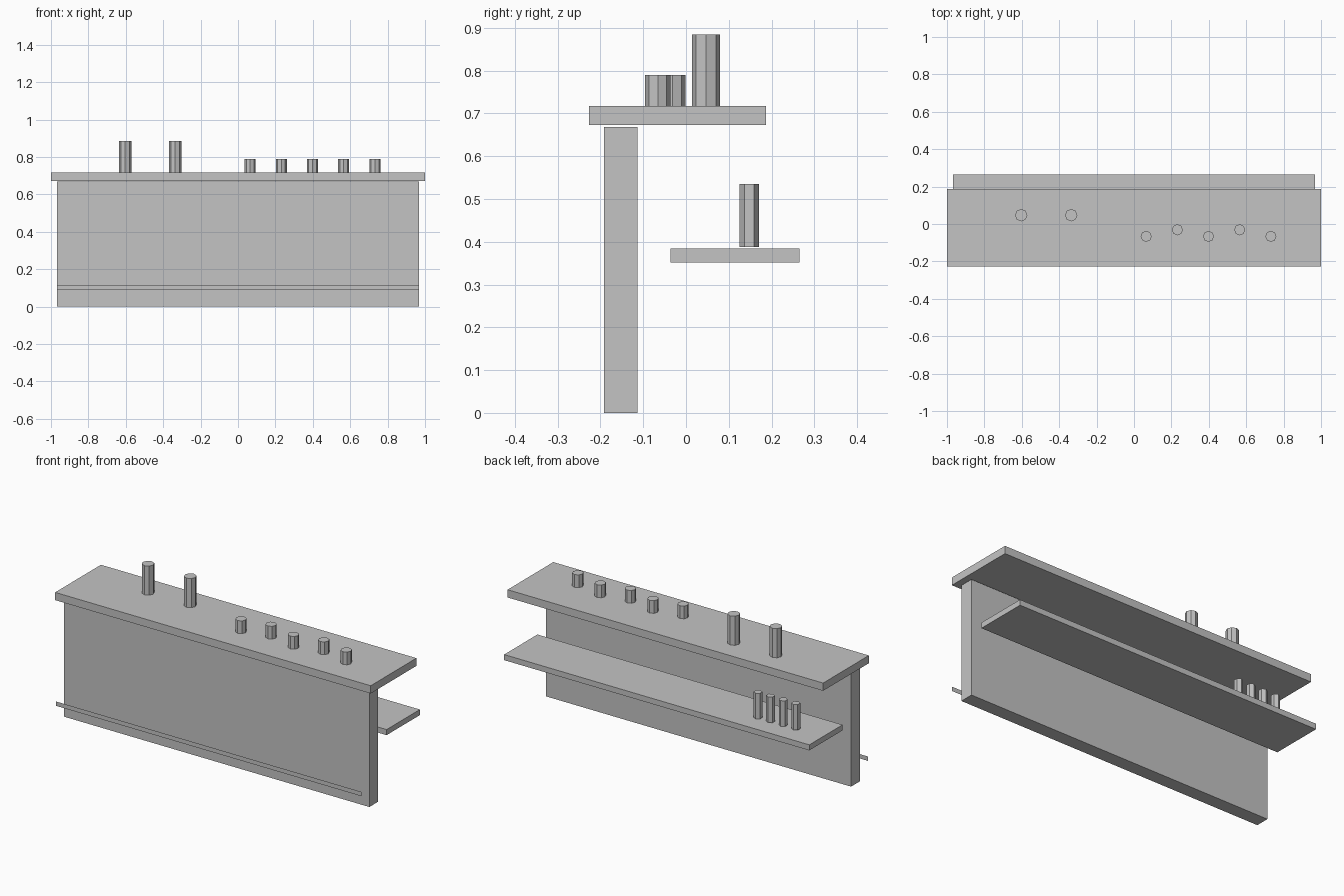
import bpy

if "Cube" in bpy.data.objects:
    bpy.data.objects.remove(bpy.data.objects["Cube"])

grey = bpy.data.materials.new("plain_grey")
grey.diffuse_color = (0.55, 0.55, 0.55, 1)
grey.use_nodes = True
grey.node_tree.nodes["Principled BSDF"].inputs["Base Color"].default_value = grey.diffuse_color


def make(name, verts, faces):
    mesh = bpy.data.meshes.new(name)
    mesh.from_pydata(verts, [], faces)
    mesh.materials.append(grey)
    obj = bpy.data.objects.new(name, mesh)
    bpy.context.collection.objects.link(obj)
    return obj


def box(name, x, y, z):
    """Box from (min, max) pairs on each axis."""
    bpy.ops.mesh.primitive_cube_add(
        size=1, location=[(a + b) / 2 for a, b in (x, y, z)])
    obj = bpy.context.object
    obj.name = name
    obj.scale = [b - a for a, b in (x, y, z)]
    obj.data.materials.append(grey)


def sheet(name, x, y, z):
    """Single upright face looking towards -y."""
    make(name, [(x[0], y, z[0]), (x[1], y, z[0]),
                (x[1], y, z[1]), (x[0], y, z[1])], [(0, 1, 2, 3)])


def cylinder(name, x, y, z, radius, sides):
    bpy.ops.mesh.primitive_cylinder_add(
        vertices=sides, radius=radius, depth=z[1] - z[0],
        location=(x, y, (z[0] + z[1]) / 2))
    obj = bpy.context.object
    obj.name = name
    obj.data.materials.append(grey)


# counter body, top and rear shelf
W = 0.967
box("front_wall", (-W, W), (-0.192, -0.1135), (0, 0.668))
box("countertop", (-1, 1), (-0.227, 0.187), (0.6725, 0.717))
box("back_shelf", (-W, W), (-0.036, 0.265), (0.352, 0.384))

# six slightly raised front panels
for i in range(6):
    cx = (i - 2.5) * 0.321
    sheet(f"front_panel_{i + 1}", (cx - 0.1335, cx + 0.1335), -0.196, (0.10, 0.568))

# flat foot rail in front of the wall
sheet("foot_rail", (-W, W), -0.265, (0.09, 0.115))

# tall taps on the countertop
for i, x in enumerate((-0.603, -0.336)):
    cylinder(f"tap_{i + 1}", x, 0.047, (0.717, 0.884), 0.033, 8)

# staggered row of glasses
for i in range(5):
    cylinder(f"glass_{i + 1}", 0.065 + i * 0.1667,
             -0.066 if i % 2 == 0 else -0.031, (0.717, 0.79), 0.0295, 8)

# bottles on the back shelf
for i in range(4):
    cylinder(f"bottle_{i + 1}", -0.80 + i * 0.08, 0.148, (0.388, 0.535), 0.023, 6)
